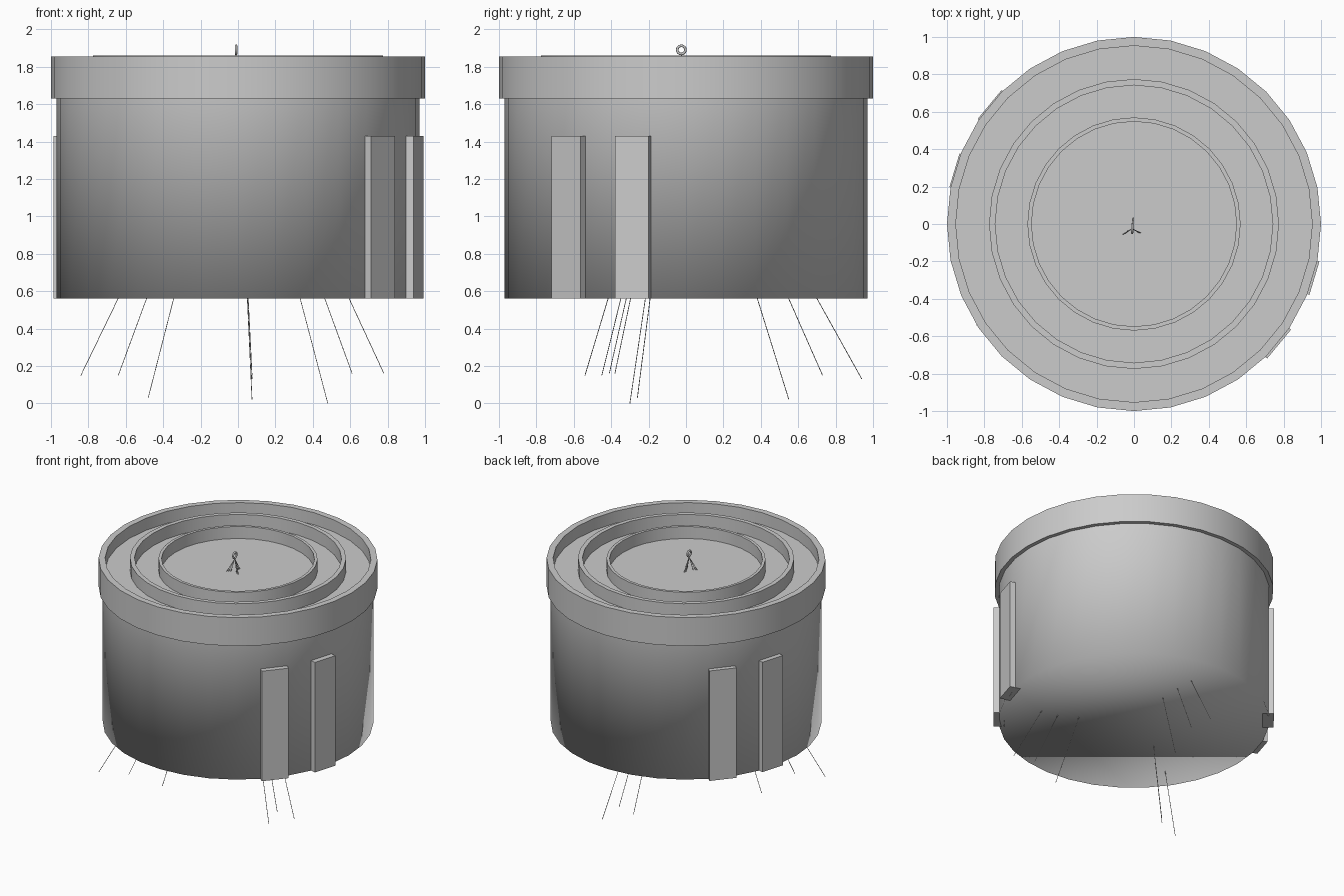
import bpy, bmesh, math
from mathutils import Vector

if "Cube" in bpy.data.objects:
    bpy.data.objects.remove(bpy.data.objects["Cube"])

SIDES = 32
grey = bpy.data.materials.new("plain_grey")
grey.diffuse_color = (0.6, 0.6, 0.6, 1)
grey.use_nodes = True
grey.node_tree.nodes["Principled BSDF"].inputs["Base Color"].default_value = grey.diffuse_color


def finish(name, bm, smooth_angle=None, smooth_all=False):
    bmesh.ops.recalc_face_normals(bm, faces=bm.faces)
    me = bpy.data.meshes.new(name)
    bm.to_mesh(me)
    bm.free()
    me.materials.append(grey)
    ob = bpy.data.objects.new(name, me)
    bpy.context.collection.objects.link(ob)
    if smooth_all:
        for p in me.polygons:
            p.use_smooth = True
    elif smooth_angle:
        bpy.ops.object.select_all(action='DESELECT')
        ob.select_set(True)
        bpy.context.view_layer.objects.active = ob
        bpy.ops.object.shade_smooth_by_angle(angle=math.radians(smooth_angle))
    return ob


def circle(bm, r, z):
    return [bm.verts.new((r * math.cos(2 * math.pi * i / SIDES),
                          r * math.sin(2 * math.pi * i / SIDES), z)) for i in range(SIDES)]


def bridge(bm, a, b):
    n = len(a)
    for i in range(n):
        bm.faces.new((a[i], a[(i + 1) % n], b[(i + 1) % n], b[i]))


def ring(name, r_out, r_in, z0, z1):
    bm = bmesh.new()
    loops = [circle(bm, r, z) for r, z in
             ((r_out, z0), (r_out, z1), (r_in, z1), (r_in, z0))]
    for i in range(4):
        bridge(bm, loops[i], loops[(i + 1) % 4])
    finish(name, bm, smooth_angle=30)


# drum body: wall and base share soft shading
FLOOR = 1.76
bm = bmesh.new()
low, high = circle(bm, 0.97, 0.56), circle(bm, 0.97, FLOOR)
bridge(bm, low, high)
bm.faces.new(low)
finish("drum_body", bm, smooth_all=True)

# recessed flat top of the drum
bm = bmesh.new()
bm.faces.new(circle(bm, 0.97, FLOOR))
top = finish("drum_top", bm)
if top.data.polygons[0].normal.z < 0:
    top.data.flip_normals()

# outer rim and the two raised rings
ring("outer_rim", 1.0, 0.953, 1.63, 1.855)
ring("middle_ring", 0.775, 0.742, FLOOR - 0.02, 1.86)
ring("inner_ring", 0.57, 0.548, FLOOR - 0.02, 1.855)

# side plates, two on each side
for i, (ang, width, r) in enumerate(((-39.6, 0.2, 1.007), (-16.7, 0.187, 1.007),
                                     (140.4, 0.2, 1.002), (163.3, 0.187, 1.002))):
    a = math.radians(ang)
    out = Vector((math.cos(a), math.sin(a), 0))
    side = Vector((-math.sin(a), math.cos(a), 0))
    bm = bmesh.new()
    bmesh.ops.create_cube(bm, size=1)
    for v in bm.verts:
        c = v.co.copy()
        v.co = (out * (r - 0.04 + c.x * 0.08) + side * c.y * width
                + Vector((0, 0, 0.995 + c.z * 0.87)))
    finish(f"side_plate_{i + 1}", bm)

# thin wires fanning down from the hanging loop
apex = Vector((-0.01, -0.025, 1.862))
ends = ((0.075, 0.55, 0.02), (0.075, 0.73, 0.15), (0.075, 0.94, 0.13),
        (-0.48, -0.26, 0.03), (-0.64, -0.45, 0.15), (-0.84, -0.54, 0.15),
        (0.48, -0.30, 0.0), (0.61, -0.38, 0.16), (0.78, -0.41, 0.16))
for i, e in enumerate(ends):
    d = Vector(e) - apex
    bm = bmesh.new()
    bmesh.ops.create_cone(bm, cap_ends=True, segments=6, radius1=0.002,
                          radius2=0.002, depth=d.length)
    rot = d.to_track_quat('Z', 'Y')
    for v in bm.verts:
        v.co = rot @ v.co + apex + d / 2
        v.co.z = max(v.co.z, 0)
    finish(f"hanging_wire_{i + 1}", bm, smooth_angle=70)

# hanging loop
bpy.ops.mesh.primitive_torus_add(major_segments=16, minor_segments=8, major_radius=0.022,
                                 minor_radius=0.007, location=(-0.01, -0.025, 1.89),
                                 rotation=(0, math.pi / 2, 0))
loop = bpy.context.object
loop.name = "hanging_loop"
loop.data.materials.append(grey)
bpy.ops.object.shade_smooth()
